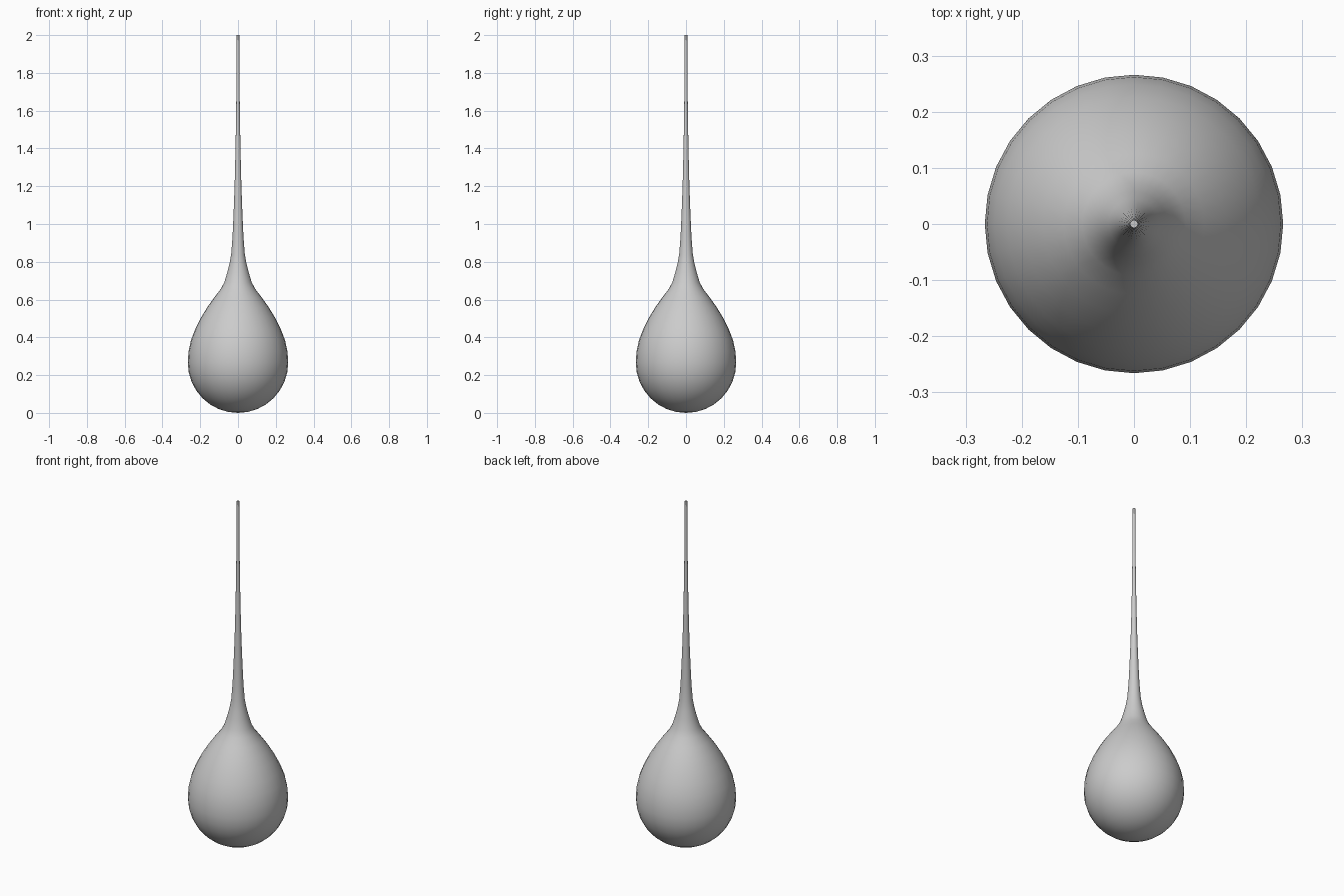
import bpy, bmesh, math

if "Cube" in bpy.data.objects:
    bpy.data.objects.remove(bpy.data.objects["Cube"])

SIDES = 32
R = 0.266

# Round underside of the drop: quarter circle from the pole to the widest ring
profile = [(R * math.sin(i * math.pi / 16), R - R * math.cos(i * math.pi / 16))
           for i in range(1, 9)]

# Tapering shoulder, neck and thin stem
profile += [(0.262, 0.325), (0.249, 0.385), (0.226, 0.445), (0.196, 0.505),
            (0.162, 0.56), (0.125, 0.612), (0.092, 0.655), (0.073, 0.69),
            (0.058, 0.74), (0.045, 0.79), (0.036, 0.84), (0.029, 0.93),
            (0.024, 1.04), (0.018, 1.20), (0.0135, 1.38), (0.0105, 1.55),
            (0.008, 1.75), (0.007, 2.0)]

bm = bmesh.new()
rings = []
for r, z in profile:
    rings.append([bm.verts.new((r * math.cos(2 * math.pi * k / SIDES),
                                r * math.sin(2 * math.pi * k / SIDES), z))
                  for k in range(SIDES)])

# Walls between rings
for a, b in zip(rings, rings[1:]):
    for k in range(SIDES):
        n = (k + 1) % SIDES
        bm.faces.new((a[k], a[n], b[n], b[k]))

# Bottom pole fan and flat stem tip
pole = bm.verts.new((0, 0, 0))
for k in range(SIDES):
    bm.faces.new((pole, rings[0][(k + 1) % SIDES], rings[0][k]))
bm.faces.new(rings[-1])

mesh = bpy.data.meshes.new("hanging_drop")
bm.to_mesh(mesh)
bm.free()
drop = bpy.data.objects.new("hanging_drop", mesh)
bpy.context.collection.objects.link(drop)

# Smooth sides, crisp tip
bpy.context.view_layer.objects.active = drop
drop.select_set(True)
bpy.ops.object.shade_smooth_by_angle(angle=math.radians(40))
